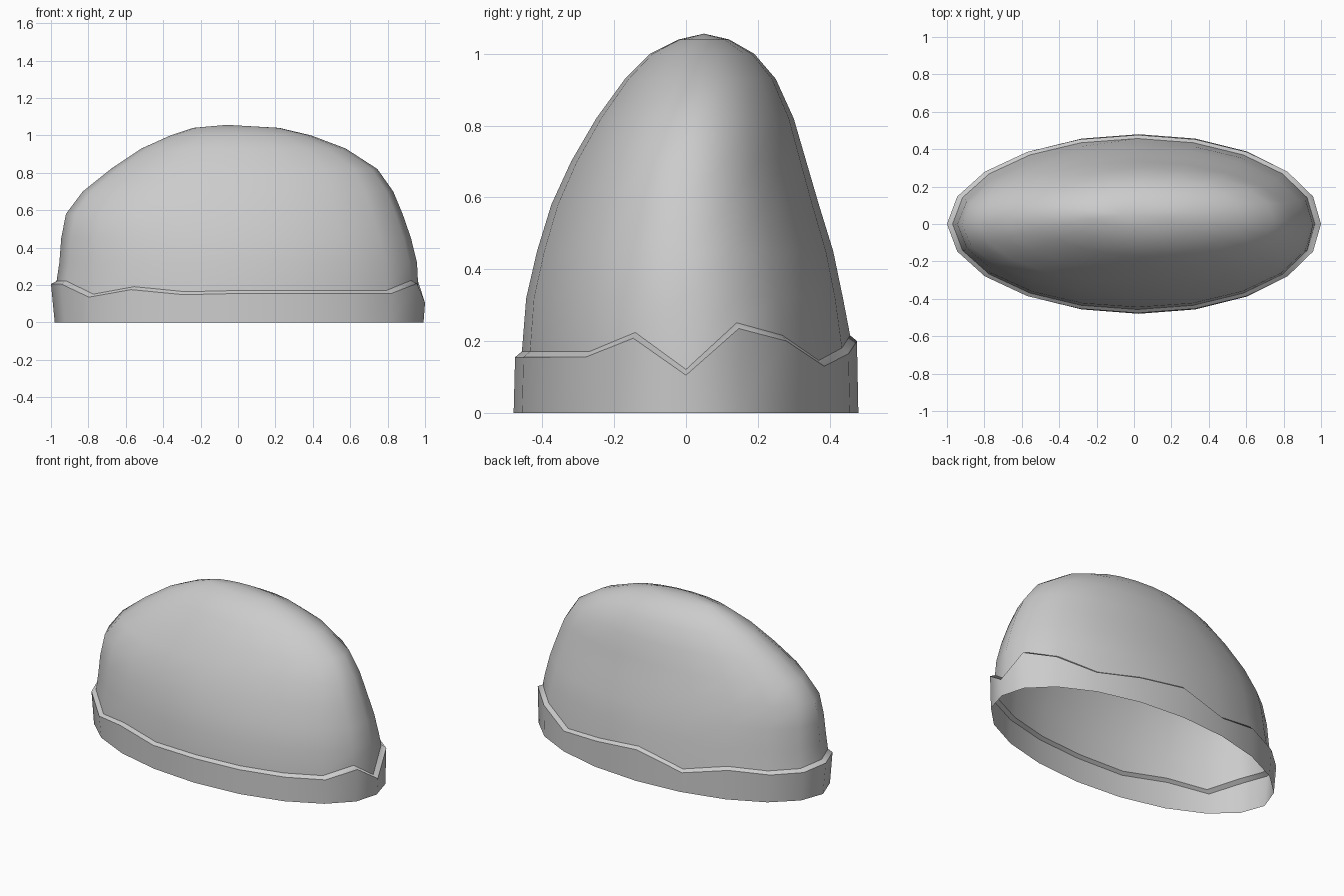
import bpy, bmesh
from math import sin, cos, tau

if "Cube" in bpy.data.objects:
    bpy.data.objects.remove(bpy.data.objects["Cube"])

N = 20
# height of the jagged band edge, counter-clockwise from +x
JAG = [.105, .235, .20, .13, .165, .20, .125, .19, .18, .185,
       .205, .205, .135, .175, .148, .155, .155, .155, .155, .208]
# dome sections: z, left x, right x, front y, back y
RINGS = [(.32, -.955, .957, -.445, .437), (.45, -.945, .925, -.415, .41),
         (.58, -.92, .88, -.375, .37), (.70, -.83, .83, -.32, .335),
         (.82, -.68, .745, -.25, .30), (.93, -.515, .575, -.17, .25),
         (1.0, -.36, .39, -.10, .19), (1.04, -.24, .22, -.02, .12)]

bm = bmesh.new()


def ring(heights, x0, x1, y0, y1):
    """Closed elliptical loop of vertices with a height for each point."""
    cx, cy, rx, ry = (x0 + x1) / 2, (y0 + y1) / 2, (x1 - x0) / 2, (y1 - y0) / 2
    out = []
    for i, z in enumerate(heights):
        a = tau * i / N
        out.append(bm.verts.new((cx + rx * cos(a) + .02 * rx * abs(sin(a)), cy + ry * sin(a), z)))
    return out


# open rim, band edge, ledge and dome in one continuous skin
loops = [ring([0] * N, -.98, .992, -.48, .48),
         ring(JAG, -1, 1, -.476, .476),
         ring([z + .016 for z in JAG], -.97, .967, -.457, .457)]
loops += [ring([z] * N, *r) for z, *r in RINGS]
for a, b in zip(loops, loops[1:]):
    for i in range(N):
        j = (i + 1) % N
        bm.faces.new((a[i], a[j], b[j], b[i]))

# crown
apex = bm.verts.new((-.06, .05, 1.056))
top = loops[-1]
for i in range(N):
    bm.faces.new((top[i], top[(i + 1) % N], apex))

# smooth skin with a crisp jagged ledge
for f in bm.faces:
    f.smooth = True
for loop in loops[1:3]:
    for i in range(N):
        bm.edges.get((loop[i], loop[(i + 1) % N])).smooth = False

mesh = bpy.data.meshes.new("shell_dome")
bm.to_mesh(mesh)
bm.free()
bpy.context.collection.objects.link(bpy.data.objects.new("shell_dome", mesh))
